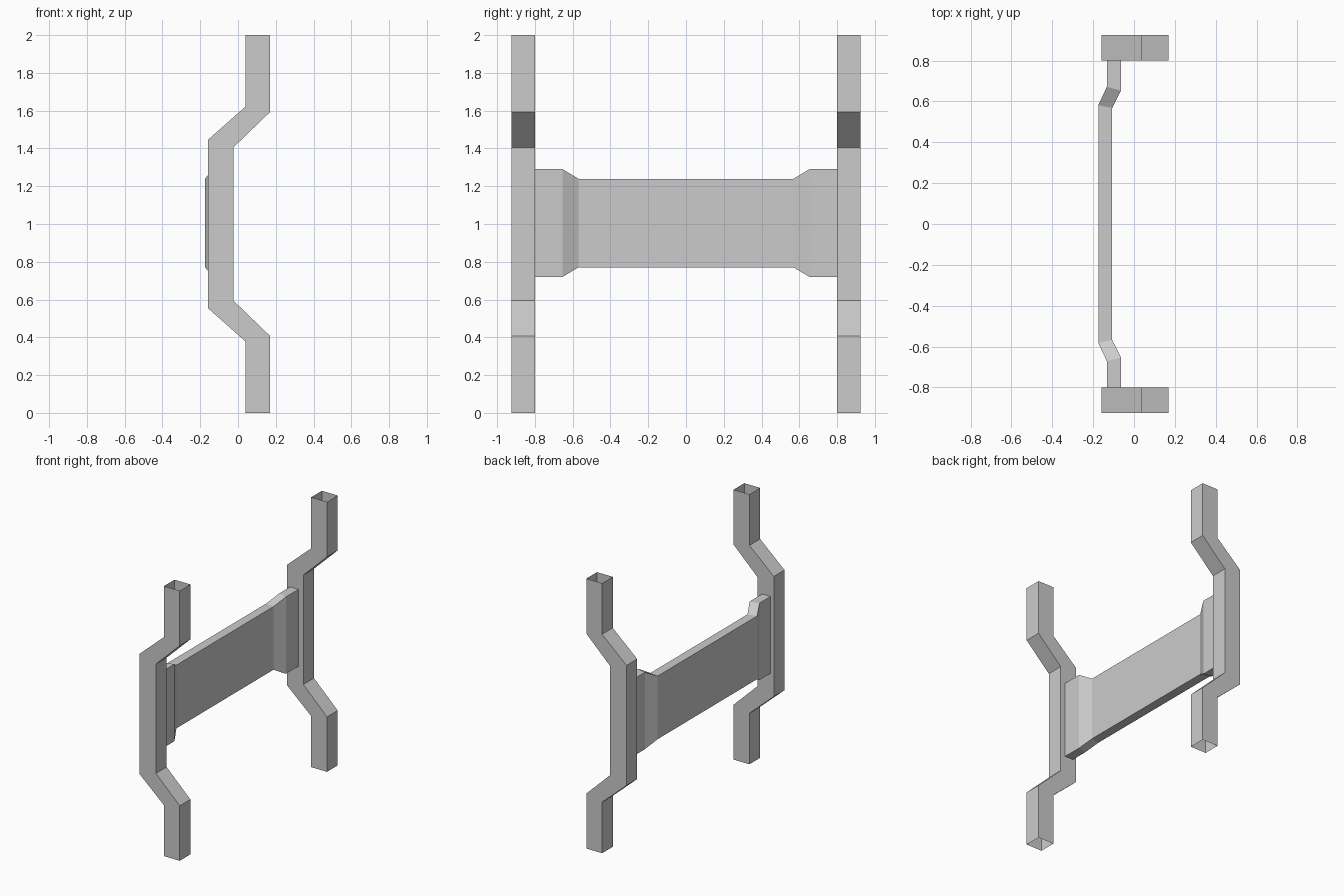
import bpy
import bmesh

cube = bpy.data.objects.get("Cube")
if cube:
    bpy.data.objects.remove(cube, do_unlink=True)

GREY = (0.6, 0.6, 0.6, 1)
mat = bpy.data.materials.new("light_grey")
mat.use_nodes = True
mat.diffuse_color = GREY
mat.node_tree.nodes["Principled BSDF"].inputs["Base Color"].default_value = GREY


def tube(name, rings):
    """Skin a list of four-cornered rings into an open-ended tube."""
    bm = bmesh.new()
    loops = [[bm.verts.new(p) for p in ring] for ring in rings]
    for a, b in zip(loops, loops[1:]):
        for i in range(4):
            j = (i + 1) % 4
            bm.faces.new((a[i], a[j], b[j], b[i]))
    bmesh.ops.recalc_face_normals(bm, faces=bm.faces[:])
    mesh = bpy.data.meshes.new(name)
    bm.to_mesh(mesh)
    bm.free()
    mesh.materials.append(mat)
    obj = bpy.data.objects.new(name, mesh)
    bpy.context.collection.objects.link(obj)
    return obj


# Cranked posts: (outer x, outer z, inner x, inner z), lower half mirrored upward
half = [(0.04, 0, 0.17, 0), (0.04, 0.378, 0.17, 0.407), (-0.16, 0.555, -0.025, 0.595)]
path = half + [(a, 2 - b, c, 2 - d) for a, b, c, d in reversed(half)]
for name, y0, y1 in (("front_post", -0.925, -0.8), ("back_post", 0.8, 0.925)):
    tube(name, [[(a, y0, b), (a, y1, b), (c, y1, d), (c, y0, d)]
                for a, b, c, d in path])

# Joggled cross panel: (left x, left y, right x, right y, half height)
mid = 1.005
side = [(-0.133, 0.8, -0.064, 0.8, 0.285),
        (-0.133, 0.672, -0.064, 0.653, 0.285),
        (-0.175, 0.582, -0.107, 0.568, 0.234)]
stations = [(a, -b, c, -d, h) for a, b, c, d, h in side] + side[::-1]
tube("cross_panel", [[(a, b, mid - h), (c, d, mid - h), (c, d, mid + h), (a, b, mid + h)]
                     for a, b, c, d, h in stations])
